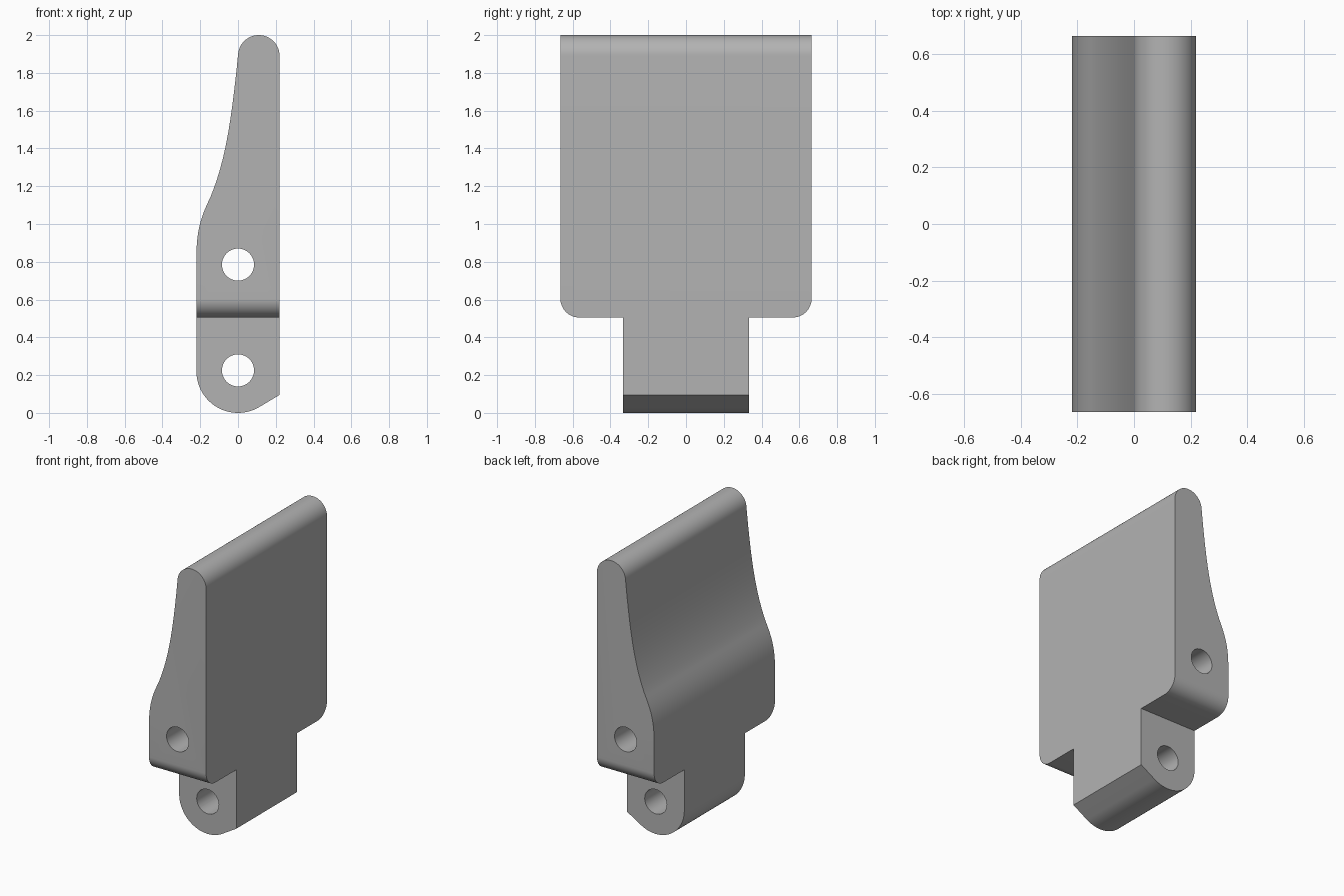
import bpy, bmesh
from math import sin, cos, radians
from mathutils import Vector
from mathutils.geometry import interpolate_bezier

if "Cube" in bpy.data.objects:
    bpy.data.objects.remove(bpy.data.objects["Cube"])

grey = bpy.data.materials.new("plain grey")
grey.use_nodes = True
grey.diffuse_color = (0.45, 0.45, 0.45, 1)
grey.node_tree.nodes["Principled BSDF"].inputs["Base Color"].default_value = grey.diffuse_color


def arc(cx, cz, r, start, end, steps):
    angles = [radians(start + (end - start) * i / steps) for i in range(steps + 1)]
    return [(cx + r * cos(a), cz + r * sin(a)) for a in angles]


def bezier(*points, steps=16):
    return [tuple(p)[:2] for p in interpolate_bezier(*[Vector(p) for p in points], steps)]


def prism(name, outline, axis, half):
    """Extrude a flat outline (horizontal, z) to both sides along x or y."""
    bm = bmesh.new()
    place = (lambda u, z, d: (d, u, z)) if axis == "x" else (lambda u, z, d: (u, d, z))
    face = bm.faces.new([bm.verts.new(place(u, z, -half)) for u, z in outline])
    new = bmesh.ops.extrude_face_region(bm, geom=[face])["geom"]
    verts = [g for g in new if isinstance(g, bmesh.types.BMVert)]
    bmesh.ops.translate(bm, verts=verts, vec=place(0, 0, 2 * half))
    bmesh.ops.recalc_face_normals(bm, faces=bm.faces)
    mesh = bpy.data.meshes.new(name)
    bm.to_mesh(mesh)
    bm.free()
    mesh.materials.append(grey)
    obj = bpy.data.objects.new(name, mesh)
    bpy.context.collection.objects.link(obj)
    return obj


def carve(target, tool, operation):
    mod = target.modifiers.new(tool.name, "BOOLEAN")
    mod.operation, mod.solver, mod.object = operation, "EXACT", tool
    bpy.context.view_layer.objects.active = target
    bpy.ops.object.modifier_apply(modifier=mod.name)
    bpy.data.objects.remove(tool)


# Side profile: round foot with a chamfer, flat back, round tip, S-curved face
profile = arc(0, 0.22, 0.22, 180, 300, 32) + [(0.22, 0.095)]
profile += arc(0.11, 1.89, 0.11, 0, 175, 32)
profile += bezier((0, 1.89), (-0.035, 1.55), (-0.065, 1.34), (-0.145, 1.145))[1:]
profile += bezier((-0.145, 1.145), (-0.19, 1.05), (-0.22, 0.98), (-0.22, 0.83))[1:]
lever = prism("lever_plate", profile, "y", 0.9)

# Wide plate with rounded lower corners and a narrow stem
half_outline = [(0.333, -0.2), (0.333, 0.505)]
half_outline += arc(0.565, 0.605, 0.1, -90, 0, 16) + [(0.665, 2.2)]
outline = half_outline + [(-y, z) for y, z in reversed(half_outline)]
carve(lever, prism("plate_outline", outline, "x", 0.6), "INTERSECT")

# Pin holes running the full width
for z in (0.225, 0.785):
    carve(lever, prism("pin_hole", arc(0, z, 0.085, 0, 352.5, 47), "y", 1), "DIFFERENCE")

# Smooth curves, sharp edges
bpy.ops.object.select_all(action="DESELECT")
lever.select_set(True)
bpy.context.view_layer.objects.active = lever
bpy.ops.object.shade_smooth_by_angle(angle=radians(25))
